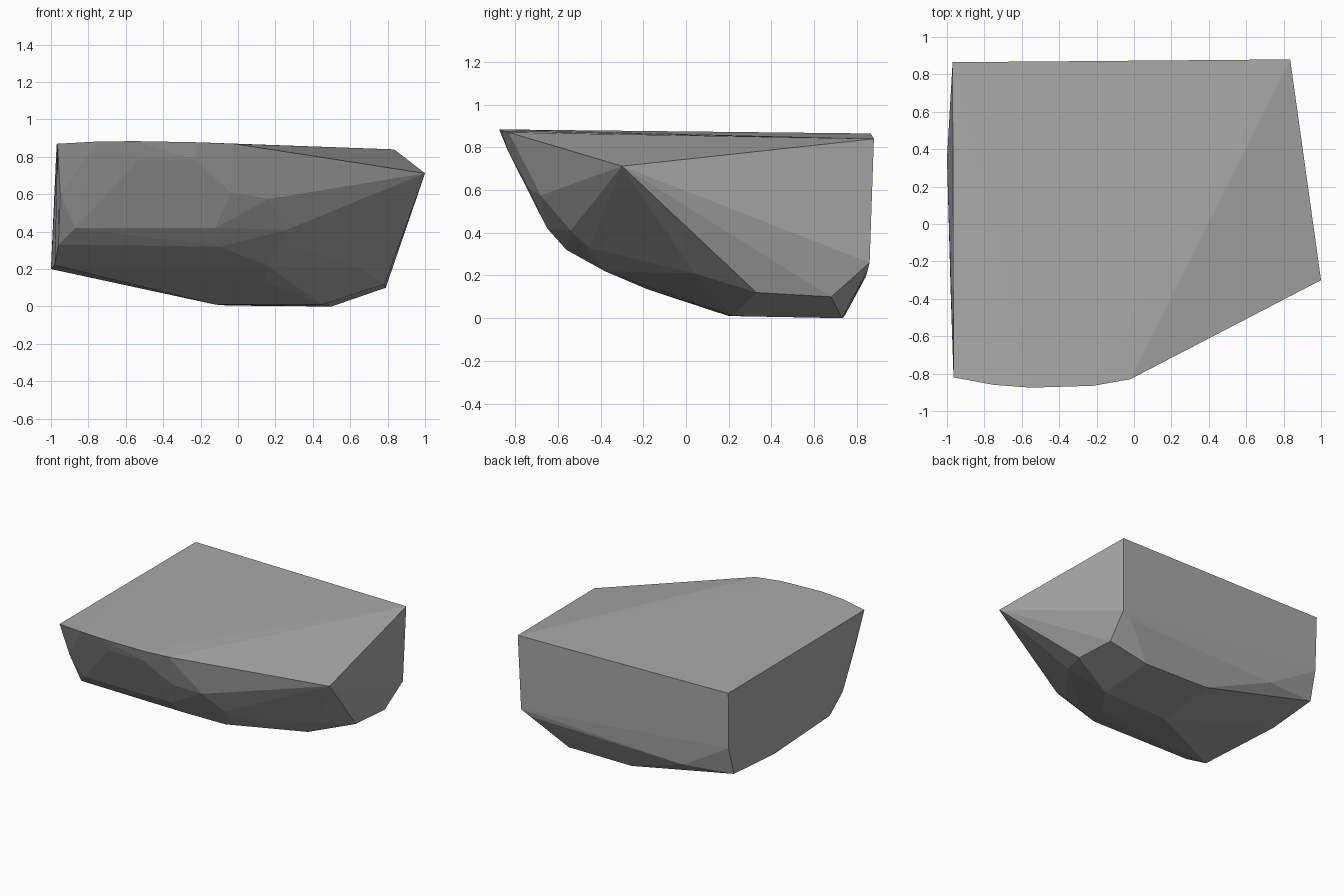
import bpy, bmesh

if "Cube" in bpy.data.objects:
    bpy.data.objects.remove(bpy.data.objects["Cube"])

# Corner points of the faceted boulder, grouped by region
top_rim = [(-.97, .865, .865), (.835, .88, .84), (1, -.3, .712), (-.02, -.83, .87),
           (-.22, -.865, .878), (-.55, -.875, .884), (-.75, -.86, .882), (-.965, -.82, .87)]
front_bulge = [(-.53, -.835, .785), (-.23, -.835, .785), (-.04, -.74, .61),
               (.165, -.68, .575), (.26, -.54, .41), (-.12, -.65, .42),
               (-.87, -.65, .42), (-.95, -.72, .60), (-.96, -.56, .33),
               (-.1, -.56, .32), (.26, -.45, .33), (.155, -.38, .22)]
right_flank = [(.6, -.08, .30), (.65, .04, .21), (.785, .33, .12),
               (.79, .68, .10), (.82, .86, .26), (.74, .85, .22)]
left_and_back = [(-1, .35, .20), (-.98, -.37, .22), (-.97, .795, .21),
                 (-.965, .855, .43), (-.56, .84, .19)]
underside = [(.14, -.18, .135), (-.12, .2, .01), (.45, .22, .01),
             (.5, .73, 0), (-.05, .74, .005)]

# Wrap the corners in a convex faceted skin
bm = bmesh.new()
for p in top_rim + front_bulge + right_flank + left_and_back + underside:
    bm.verts.new(p)
hull = bmesh.ops.convex_hull(bm, input=bm.verts[:])
loose = [v for v in bm.verts if not v.link_faces]
bmesh.ops.delete(bm, geom=loose, context='VERTS')
bmesh.ops.recalc_face_normals(bm, faces=bm.faces[:])

mesh = bpy.data.meshes.new("boulder")
bm.to_mesh(mesh)
bm.free()
boulder = bpy.data.objects.new("boulder", mesh)
bpy.context.collection.objects.link(boulder)

# Plain stone grey
stone = bpy.data.materials.new("stone grey")
stone.diffuse_color = (.40, .40, .40, 1)
stone.use_nodes = True
stone.node_tree.nodes["Principled BSDF"].inputs["Base Color"].default_value = stone.diffuse_color
mesh.materials.append(stone)
